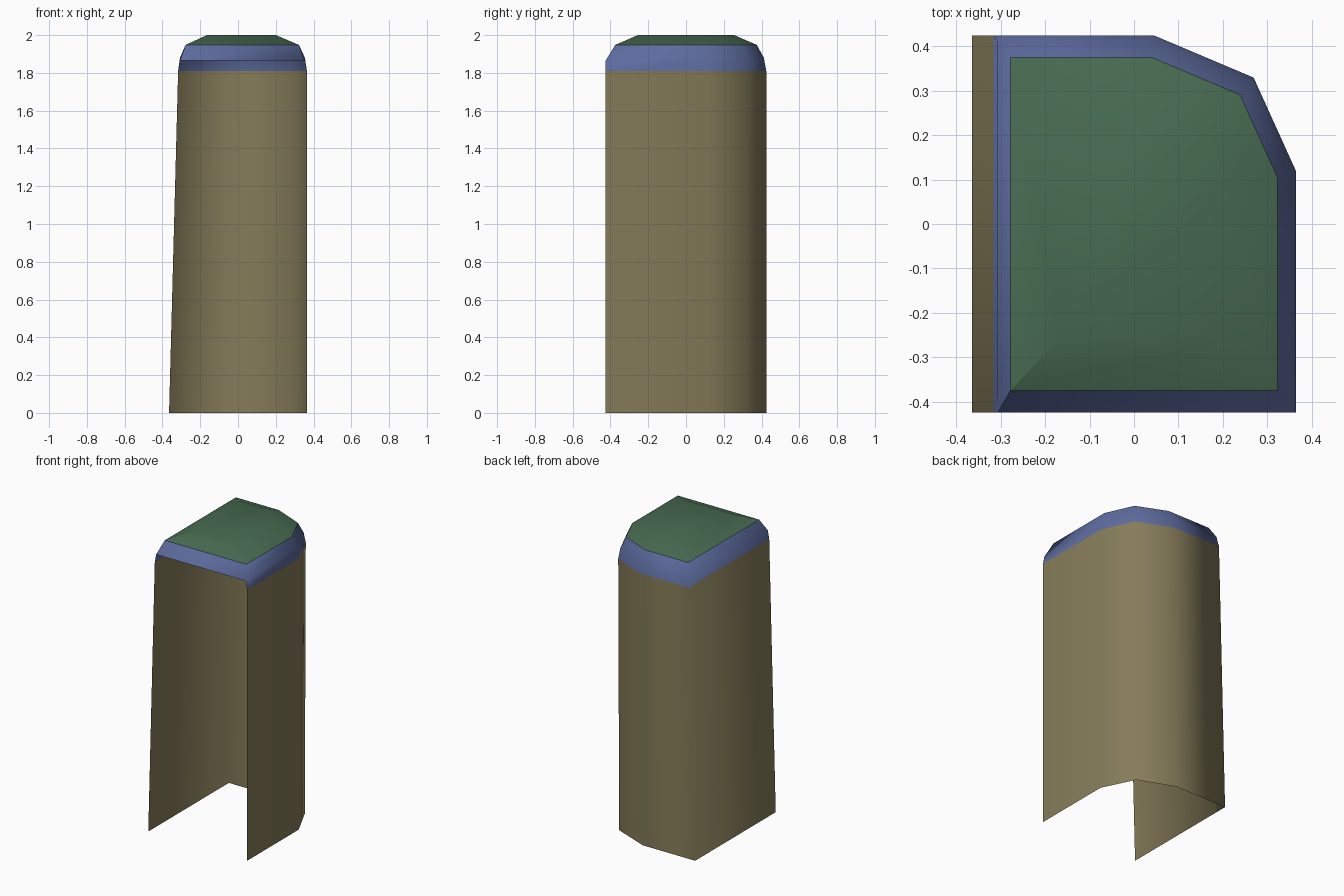
import bpy
import bmesh

cube = bpy.data.objects.get("Cube")
if cube:
    bpy.data.objects.remove(cube, do_unlink=True)


def make_material(name, rgb):
    mat = bpy.data.materials.new(name)
    mat.use_nodes = True
    mat.diffuse_color = (*rgb, 1)
    mat.node_tree.nodes["Principled BSDF"].inputs["Base Color"].default_value = (*rgb, 1)
    return mat


def outline(left, right, front, back, z, front_z=None):
    """Plan outline with one cut corner, from front right round the back to front left."""
    low = z if front_z is None else front_z
    w, d = right - left, back - front
    return [
        (right, front, low),
        (right, back - 0.36 * d, z),
        (right - 0.14 * w, back - 0.112 * d, z),
        (right - 0.47 * w, back, z),
        (left, back, z),
        (left, front, low),
    ]


def build_part(name, rings, mat, closed_from=None, cap=False):
    """Skin stacked outlines; rows from closed_from upward also get a front face."""
    bm = bmesh.new()
    rows = [[bm.verts.new(p) for p in ring] for ring in rings]
    for level, (a, b) in enumerate(zip(rows, rows[1:])):
        count = len(a)
        closed = closed_from is not None and level >= closed_from
        for i in range(count if closed else count - 1):
            j = (i + 1) % count
            bm.faces.new((a[i], a[j], b[j], b[i]))
        if closed:
            # Crisp mitre at the front left corner
            bm.edges.get((a[-1], b[-1])).smooth = False
    if cap:
        bm.faces.new(rows[-1])
    for face in bm.faces:
        face.smooth = True
    mesh = bpy.data.meshes.new(name)
    bm.to_mesh(mesh)
    bm.free()
    mesh.materials.append(mat)
    obj = bpy.data.objects.new(name, mesh)
    bpy.context.collection.objects.link(obj)
    return obj


khaki = make_material("khaki", (0.235, 0.2, 0.1))
blue = make_material("slate_blue", (0.11, 0.15, 0.345))
green = make_material("dark_green", (0.063, 0.145, 0.082))

# Outlines shared by neighbouring parts
base = outline(-0.365, 0.365, -0.425, 0.425, 0)
wall_top = outline(-0.317, 0.365, -0.425, 0.425, 1.81)
shoulder = outline(-0.307, 0.354, -0.425, 0.412, 1.88, 1.865)
roof_edge = outline(-0.278, 0.323, -0.375, 0.375, 1.948)
roof_top = outline(-0.165, 0.2, -0.255, 0.255, 2)

# Thin walls, open at the front and underneath
build_part("wall_shell", [base, wall_top], khaki)

# Rounded shoulder band, bridging the front opening at its top
build_part("shoulder_band", [wall_top, shoulder, roof_edge], blue, closed_from=1)

# Low domed roof
build_part("roof_cap", [roof_edge, roof_top], green, closed_from=0, cap=True)
